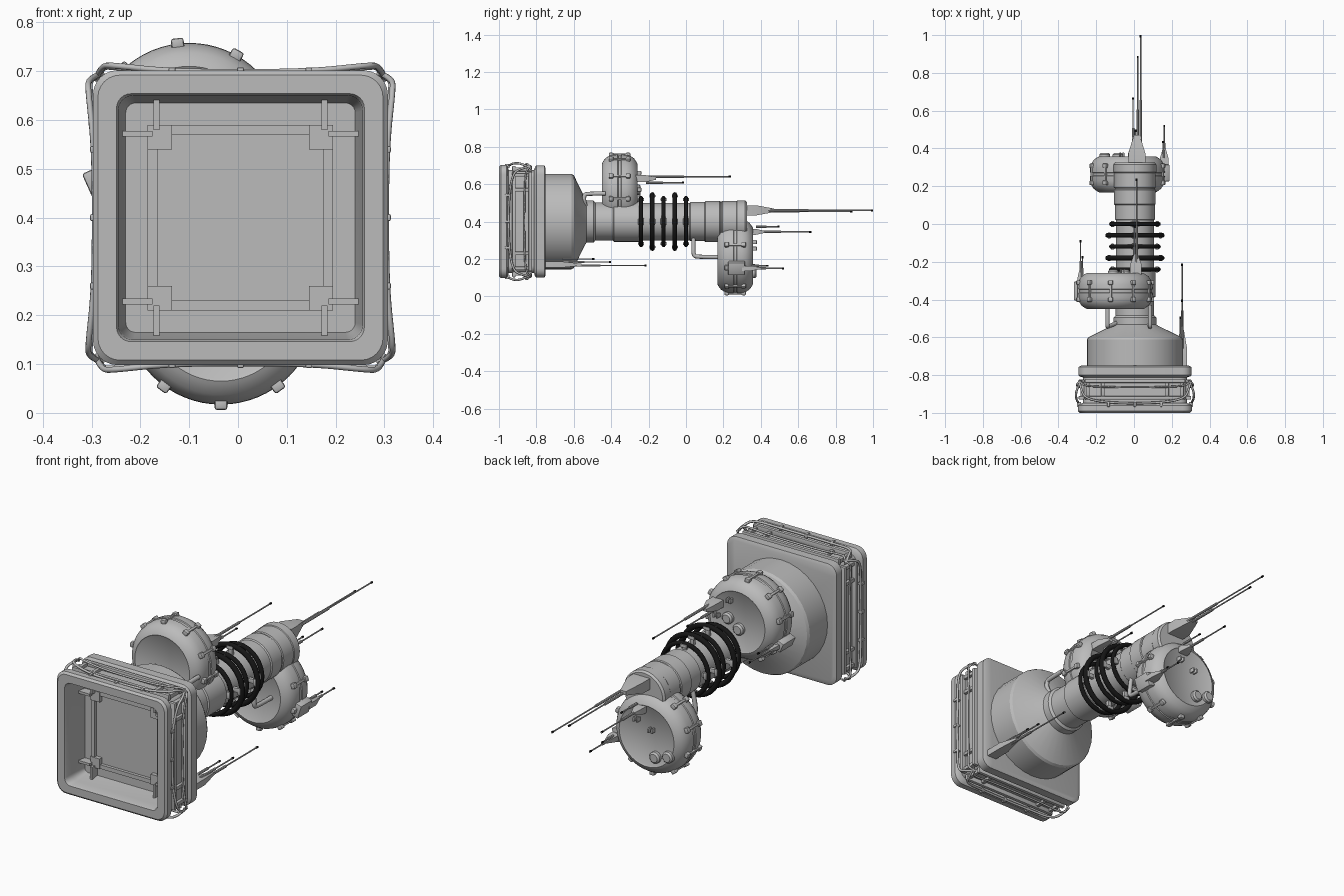
import bpy, bmesh
from math import sin, cos, pi, radians
from mathutils import Matrix, Vector

if "Cube" in bpy.data.objects:
    bpy.data.objects.remove(bpy.data.objects["Cube"], do_unlink=True)

CX, CZ = 0.005, 0.4          # main axis, parallel to y


def material(name, value):
    m = bpy.data.materials.new(name)
    m.use_nodes = True
    colour = (value, value, value, 1)
    m.diffuse_color = colour
    node = next(n for n in m.node_tree.nodes if n.type == 'BSDF_PRINCIPLED')
    node.inputs["Base Color"].default_value = colour
    node.inputs["Roughness"].default_value = 0.6
    return m


GREY = material("station grey", 0.5)
BLACK = material("rubber black", 0.008)


def finish(bm, name, mat=GREY, angle=35):
    me = bpy.data.meshes.new(name)
    bmesh.ops.recalc_face_normals(bm, faces=bm.faces)
    bm.to_mesh(me)
    bm.free()
    me.materials.append(mat)
    me.shade_smooth()
    me.set_sharp_from_angle(angle=radians(angle))
    ob = bpy.data.objects.new(name, me)
    bpy.context.collection.objects.link(ob)
    return ob


def loft(bm, loops, caps=True):
    rings = [[bm.verts.new(p) for p in loop] for loop in loops]
    n = len(rings[0])
    for a, b in zip(rings, rings[1:]):
        for i in range(n):
            bm.faces.new((a[i], a[(i + 1) % n], b[(i + 1) % n], b[i]))
    if caps:
        bm.faces.new(rings[0])
        bm.faces.new(rings[-1])


def lathe(bm, profile, x=CX, z=CZ, segs=48):
    loft(bm, [[(x + r * cos(2 * pi * i / segs), y, z + r * sin(2 * pi * i / segs))
               for i in range(segs)] for y, r in profile])


def square(y, half, corner, steps=6):
    pts = []
    for k in range(4):
        mid = pi / 4 + k * pi / 2
        sx, sz = (1 if cos(mid) > 0 else -1), (1 if sin(mid) > 0 else -1)
        for i in range(steps + 1):
            a = k * pi / 2 + i * pi / 2 / steps
            pts.append((CX + sx * (half - corner) + corner * cos(a), y,
                        CZ + sz * (half - corner) + corner * sin(a)))
    return pts


def box(bm, at, size, xf=Matrix(), bevel=0.0):
    m = xf @ Matrix.Translation(at) @ Matrix.Diagonal((*size, 1))
    vs = bmesh.ops.create_cube(bm, size=1, matrix=m)["verts"]
    if bevel:
        edges = {e for v in vs for e in v.link_edges}
        bmesh.ops.bevel(bm, geom=list(edges), offset=bevel, segments=2,
                        affect='EDGES', profile=0.5)


def rod(bm, p, q, r0, r1=None, segs=8):
    p, q = Vector(p), Vector(q)
    m = Matrix.Translation((p + q) / 2) @ (q - p).to_track_quat('Z', 'Y').to_matrix().to_4x4()
    bmesh.ops.create_cone(bm, cap_ends=True, segments=segs, radius1=r0,
                          radius2=r0 if r1 is None else r1, depth=(q - p).length, matrix=m)


def around(k, x=CX, z=CZ, step=pi / 2):
    """Frame turned about the y axis; local +z points outward."""
    return Matrix.Translation((x, 0, z)) @ Matrix.Rotation(k * step, 4, 'Y')


def pipe(name, points, radius, mat=GREY):
    cu = bpy.data.curves.new(name, 'CURVE')
    cu.dimensions = '3D'
    cu.bevel_depth, cu.bevel_resolution, cu.use_fill_caps = radius, 2, True
    sp = cu.splines.new('NURBS')
    sp.points.add(len(points) - 1)
    for pt, co in zip(sp.points, points):
        pt.co = (*co, 1)
    sp.order_u, sp.use_endpoint_u, sp.resolution_u = 3, True, 6
    tmp = bpy.data.objects.new(name + "_path", cu)
    bpy.context.collection.objects.link(tmp)
    bm = bmesh.new()
    me = tmp.to_mesh()
    bm.from_mesh(me)
    tmp.to_mesh_clear()
    bpy.data.objects.remove(tmp)
    return finish(bm, name, mat, 50)


# Square docking housing: outer rim, waist, front rim and recess in one loft
bm = bmesh.new()
loft(bm, [square(*s) for s in (
    (-0.75, 0.285, 0.04), (-0.757, 0.3, 0.05), (-0.8, 0.3, 0.05), (-0.807, 0.293, 0.045),
    (-0.812, 0.275, 0.04), (-0.948, 0.275, 0.04), (-0.953, 0.295, 0.045), (-0.96, 0.302, 0.05),
    (-0.99, 0.302, 0.05), (-1.0, 0.292, 0.045), (-1.0, 0.254, 0.03), (-0.99, 0.25, 0.03),
    (-0.95, 0.248, 0.03), (-0.87, 0.235, 0.02))])
finish(bm, "docking_housing")

# Beams on the recess floor and their corner pads
bm = bmesh.new()
for k in range(4):
    xf = around(k)
    box(bm, (0, -0.875, 0.18), (0.36, 0.02, 0.02), xf)
    for s in (-1, 1):
        box(bm, (s * 0.172, -0.885, 0.215), (0.012, 0.05, 0.07), xf)
        box(bm, (s * 0.165, -0.877, 0.165), (0.05, 0.026, 0.05), xf)
finish(bm, "recess_beams")

# Rails and posts round the waist of the housing
bm = bmesh.new()
for k in range(4):
    xf = around(k)
    for y in (-0.832, -0.92):
        box(bm, (0, y, 0.283), (0.53, 0.018, 0.03), xf, 0.004)
    for t in (-0.25, -0.17, 0.17, 0.25):
        box(bm, (t, -0.875, 0.279), (0.018, 0.085, 0.02), xf, 0.003)
    for t in (-0.14, 0, 0.14):
        box(bm, (t, -0.955, 0.297), (0.014, 0.025, 0.022), xf, 0.003)
finish(bm, "waist_rails")

# Cables bowed along every side
for k in range(4):
    xf = around(k)
    half = [(0.296, -0.83, 0.285), (0.285, -0.88, 0.312), (0.26, -0.925, 0.312),
            (0.15, -0.945, 0.3), (0, -0.95, 0.298)]
    path = [(-t, y, o) for t, y, o in half] + half[-2::-1]
    pipe("housing_cable", [xf @ Vector(p) for p in path], 0.006)
    pipe("housing_cable", [xf @ Vector((t, y * 0.3 - 0.58, o - 0.004)) for t, y, o in path], 0.005)

# Drum, cone and stepped tube along the axis
bm = bmesh.new()
lathe(bm, [(-0.76, 0.255), (-0.612, 0.255), (-0.6, 0.248), (-0.54, 0.125), (-0.53, 0.11)], segs=32)
finish(bm, "drum", angle=25)
bm = bmesh.new()
lathe(bm, [(-0.55, 0.105), (-0.54, 0.113), (-0.495, 0.113), (-0.485, 0.102), (-0.39, 0.102),
           (-0.385, 0.108), (-0.25, 0.108), (-0.245, 0.1), (0.02, 0.1), (0.025, 0.105),
           (0.1, 0.105), (0.105, 0.11), (0.18, 0.11), (0.184, 0.106), (0.19, 0.106),
           (0.194, 0.11), (0.27, 0.11), (0.274, 0.113), (0.315, 0.113), (0.325, 0.105)])
finish(bm, "main_tube", angle=30)

# Black hoops and the clamps holding them
bm, clamps = bmesh.new(), bmesh.new()
for i in range(5):
    y, big = -0.24 + 0.06 * i, i % 2
    major, minor = (0.144, 0.013) if big else (0.126, 0.011)
    segs = 10
    for a in [0]:
        prof = [(y + minor * sin(2 * pi * j / segs), major + minor * cos(2 * pi * j / segs))
                for j in range(segs)]
        lathe_loops = [[(CX + r * cos(2 * pi * i2 / 48), yy, CZ + r * sin(2 * pi * i2 / 48))
                        for i2 in range(48)] for yy, r in prof]
        loft(bm, lathe_loops + lathe_loops[:1], caps=False)
    for k in range(4):
        box(clamps, (0, y, (0.09 + major) / 2), (0.022, 0.018, major - 0.085), around(k), 0.003)
        box(clamps, (0, y, major - 0.008), (0.036, 0.032, 0.018), around(k), 0.005)
bmesh.ops.remove_doubles(bm, verts=bm.verts, dist=1e-5)
finish(bm, "hoops", BLACK, 60)
finish(clamps, "hoop_clamps")


# Round pods: body, rim clips, buttons and latches on the back face
def pod(name, x, z, y0, spin, buttons, latches):
    bm = bmesh.new()
    half = [(0.004, 0.145), (0.0, 0.15), (0.004, 0.158), (0.018, 0.178), (0.038, 0.191),
            (0.06, 0.197), (0.085, 0.198), (0.088, 0.194)]
    prof = [(y0 + d, r) for d, r in half] + [(y0 + 0.19 - d, r) for d, r in half[::-1]]
    lathe(bm, prof, x, z, 64)
    finish(bm, name + "_body", angle=40)
    bm = bmesh.new()
    for k in range(10):
        xf = around(k, x, z, pi / 5) @ Matrix.Rotation(spin, 4, 'Y')
        box(bm, (0, y0 + 0.095, 0.197), (0.012, 0.09, 0.014), xf, 0.003)
        for d in (0.05, 0.14):
            box(bm, (0, y0 + d, 0.198), (0.026, 0.024, 0.022), xf, 0.005)
    for dx, dz in latches:
        for s in (-0.009, 0.009):
            box(bm, (x + dx + s, y0 + 0.196, z + dz), (0.009, 0.03, 0.022), bevel=0.003)
    finish(bm, name + "_clips")
    bm = bmesh.new()
    for dx, dz in buttons:
        lathe(bm, [(y0 + 0.18, 0.028), (y0 + 0.2, 0.028), (y0 + 0.208, 0.02)], x + dx, z + dz, 20)
    finish(bm, name + "_buttons")


pod("upper_pod", -0.1, 0.56, -0.45, -0.12,
    [(0.05, 0.01), (-0.01, -0.03)], [(0.11, 0.01), (0.04, 0.1)])
pod("lower_pod", -0.035, 0.215, 0.168, 0.0,
    [(-0.05, -0.09), (-0.12, -0.07)], [(0.05, 0.075), (-0.03, 0.04)])

# Pipes linking the pods to the tube
for dx in (-0.14, 0.085):
    pipe("upper_pod_pipe", [(dx, -0.43, 0.55), (dx, -0.53, 0.55), (dx, -0.545, 0.54),
                            (dx, -0.545, 0.5), (dx * 0.6, -0.52, 0.44)], 0.011)
for dx in (-0.08, 0.06):
    pipe("lower_pod_pipe", [(dx, 0.2, 0.21), (dx, 0.06, 0.21), (dx, 0.04, 0.22),
                            (dx, 0.04, 0.26), (dx * 0.8, 0.04, 0.33)], 0.011)


# Antennas: tapered mount, stepped rods and dark tips
def antenna(name, x, z, y0, y1, width, rods):
    bm, tips = bmesh.new(), bmesh.new()
    mid = (y0 + y1) / 2
    loft(bm, [[(x + sx * w, y, z + sz * w * 0.6) for sx, sz in ((1, 1), (-1, 1), (-1, -1), (1, -1))]
              for y, w in ((y0, width), (mid, width), (y1, width * 0.35))])
    for dx, dz, end in rods:
        a, b = (x + dx, mid, z + dz), (x + dx, end, z + dz)
        step = Vector(a).lerp(Vector(b), 0.45)
        rod(bm, a, step, 0.0065)
        rod(bm, step, b, 0.0035)
        rod(tips, (b[0], end - 0.012, b[2]), b, 0.005)
    finish(bm, name, angle=30)
    finish(tips, name + "_tips", BLACK)


antenna("rear_antenna", 0.015, 0.46, 0.28, 0.47, 0.045,
        [(0.02, 0, 1.0), (0.005, -0.006, 0.89)])
antenna("upper_pod_antenna", 0.01, 0.63, -0.27, -0.16, 0.03,
        [(0.004, 0.01, 0.24), (-0.008, -0.022, -0.01)])
antenna("lower_pod_antenna", -0.005, 0.345, 0.33, 0.42, 0.026,
        [(0, 0, 0.67), (0.012, 0.028, 0.5)])
antenna("housing_antenna", 0.255, 0.17, -0.76, -0.56, 0.026,
        [(0, -0.005, -0.21), (0, 0.014, -0.4), (-0.01, 0.03, -0.49)])
antenna("lower_side_antenna", 0.16, 0.15, 0.3, 0.4, 0.022,
        [(0, 0, 0.525), (-0.006, 0.014, 0.44)])
antenna("upper_side_antenna", -0.283, 0.475, -0.33, -0.24, 0.016,
        [(0, 0, -0.085), (0.01, 0.01, -0.17)])

# Side boxes carrying the outer antennas
bm = bmesh.new()
box(bm, (0, -0.355, 0.212), (0.05, 0.1, 0.035),
    around(1, -0.1, 0.56, radians(-114)), 0.005)
box(bm, (0, 0.27, 0.205), (0.07, 0.09, 0.04),
    around(1, -0.035, 0.215, radians(108)), 0.006)
finish(bm, "side_boxes")
